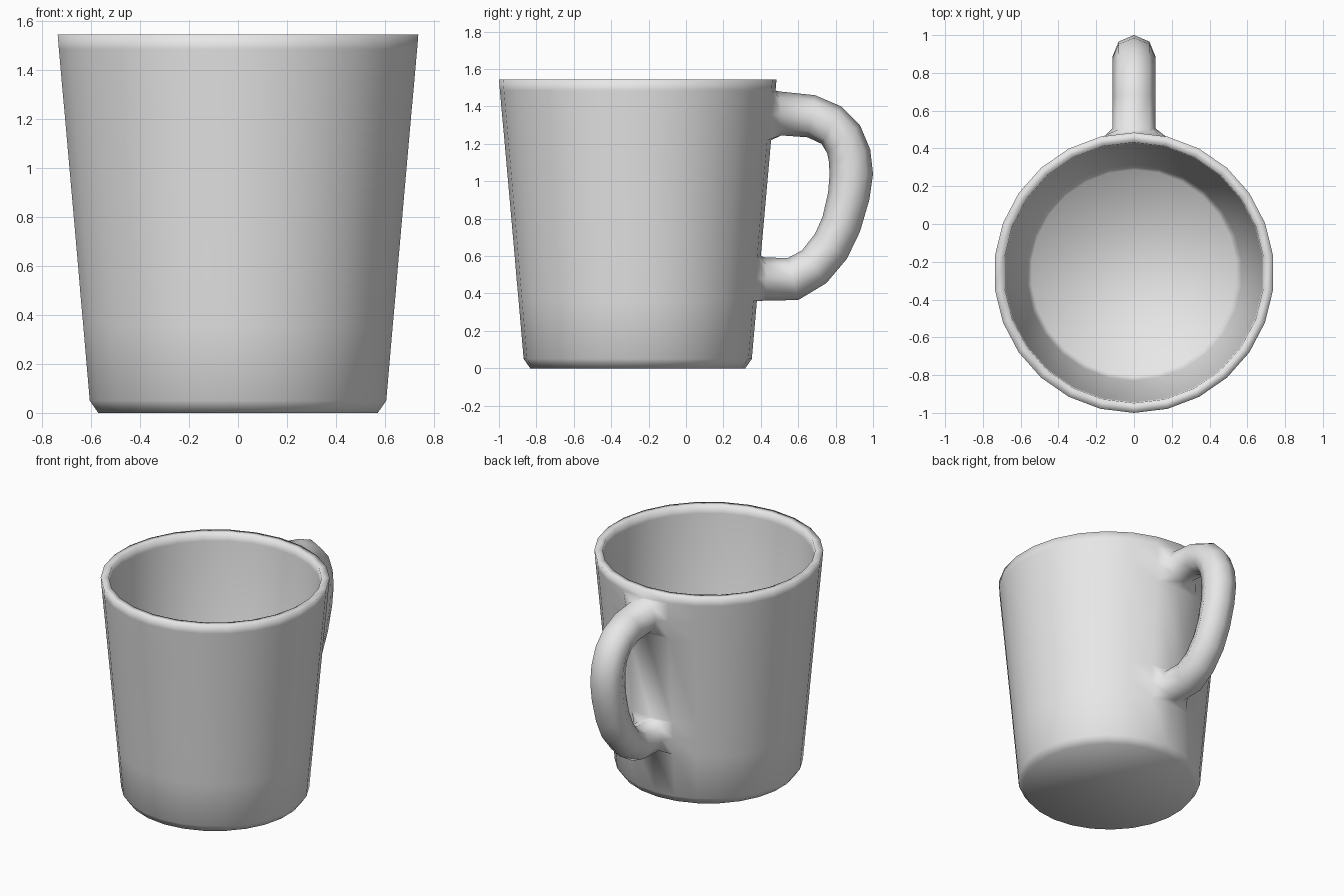
import bpy, bmesh
from math import sin, cos, tau
from mathutils import Vector

if "Cube" in bpy.data.objects:
    bpy.data.objects.remove(bpy.data.objects["Cube"])

SIDES = 26
CENTRE_Y = -0.258

clay = bpy.data.materials.new("light_grey_ceramic")
clay.use_nodes = True
grey = (0.8, 0.8, 0.8, 1)
clay.diffuse_color = grey
clay.node_tree.nodes["Principled BSDF"].inputs["Base Color"].default_value = grey

bm = bmesh.new()


def join_rings(a, b, skip=()):
    """Quads between two rings, leaving out the skipped columns."""
    n = len(a)
    for i in range(n):
        if i not in skip:
            bm.faces.new((a[i], a[(i + 1) % n], b[(i + 1) % n], b[i]))


# Cup wall: radius and height, up the outside, over the rim and down the inside
profile = [(0.575, 0), (0.61, 0.05), (0.637, 0.36), (0.648, 0.48), (0.658, 0.6),
           (0.713, 1.22), (0.725, 1.35), (0.737, 1.485), (0.742, 1.545),
           (0.69, 1.545), (0.685, 1.49), (0.572, 0.11), (0.545, 0.06)]
rings = []
for r, z in profile:
    rings.append([bm.verts.new((r * sin(tau * i / SIDES),
                                CENTRE_Y + r * cos(tau * i / SIDES), z))
                  for i in range(SIDES)])
for k in range(len(rings) - 1):
    # Two openings at the back where the handle grows out
    openings = (0, SIDES - 1) if k in (2, 3, 5, 6) else ()
    join_rings(rings[k], rings[k + 1], openings)

# Underside and inner floor
bm.faces.new(rings[0])
bm.faces.new(rings[-1])


def opening_loop(outer, middle, inner):
    """Eight rim vertices of a handle opening, from the outer side round."""
    o, m, i = rings[outer], rings[middle], rings[inner]
    return [o[0], o[1], m[1], i[1], i[0], i[-1], m[-1], o[-1]]


# Handle: outer and inner edge of each section as (y, z)
sections = [((0.5, 1.48), (0.51, 1.245)), ((0.69, 1.46), (0.65, 1.235)),
            ((0.83, 1.4), (0.725, 1.2)), ((0.93, 1.3), (0.755, 1.15)),
            ((0.985, 1.17), (0.765, 1.1)), ((1, 1.04), (0.767, 1.03)),
            ((0.98, 0.9), (0.76, 0.94)), ((0.93, 0.73), (0.73, 0.81)),
            ((0.86, 0.585), (0.69, 0.72)), ((0.75, 0.455), (0.62, 0.63)),
            ((0.6, 0.365), (0.545, 0.59)), ((0.43, 0.362), (0.425, 0.592))]
handle = [opening_loop(7, 6, 5)]
for outer, inner in sections:
    a, b = Vector((0, *outer)), Vector((0, *inner))
    mid, half = (a + b) / 2, (a - b) / 2
    handle.append([bm.verts.new(mid + half * cos(tau * k / 8)
                                + Vector((0.115 * sin(tau * k / 8), 0, 0)))
                   for k in range(8)])
handle.append(opening_loop(2, 3, 4))
for a, b in zip(handle, handle[1:]):
    join_rings(a, b)

bmesh.ops.recalc_face_normals(bm, faces=bm.faces)
for f in bm.faces:
    f.smooth = True

mesh = bpy.data.meshes.new("mug")
bm.to_mesh(mesh)
bm.free()
mesh.materials.append(clay)
bpy.context.collection.objects.link(bpy.data.objects.new("mug", mesh))
